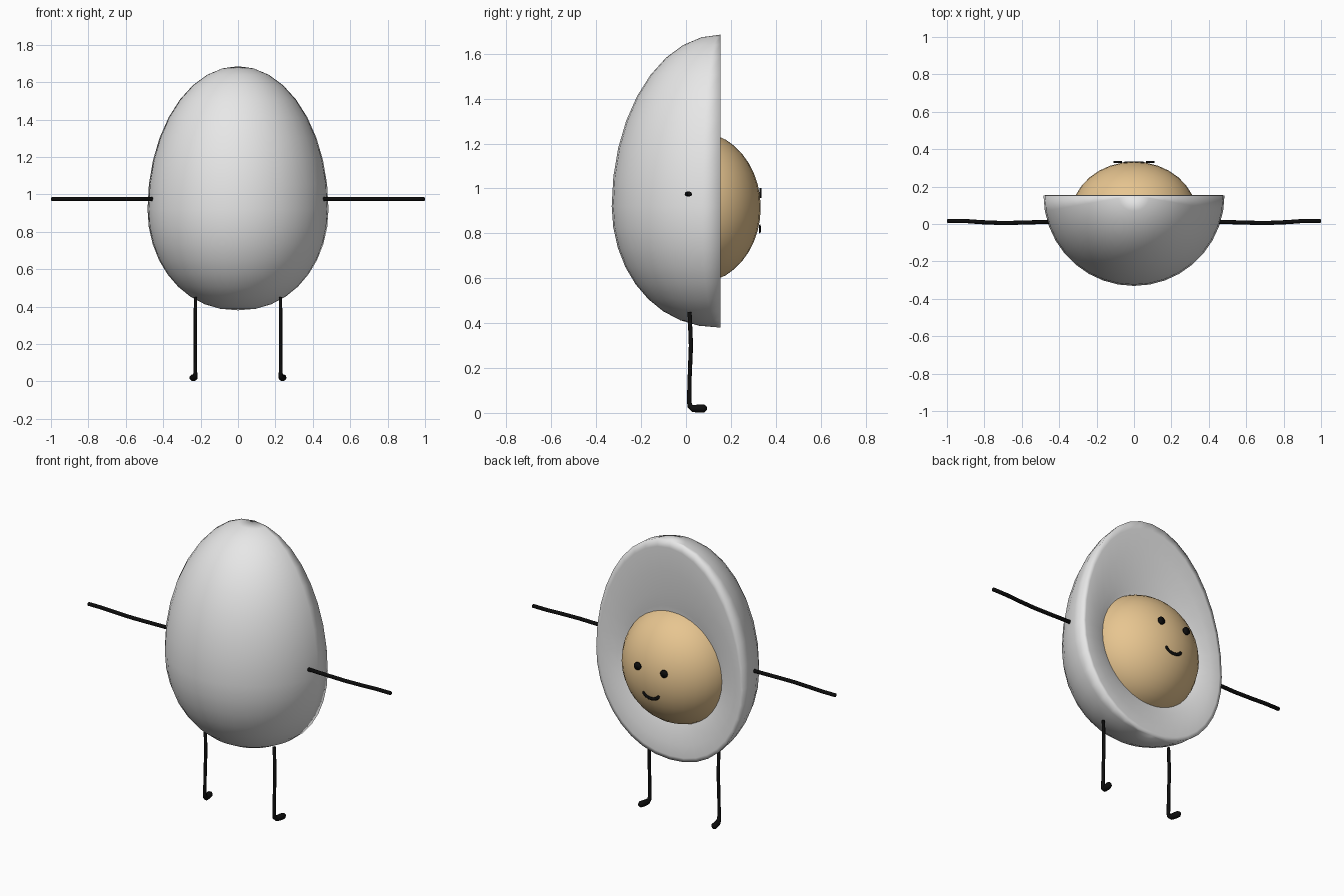
import bpy, bmesh, math
from mathutils import Vector

if "Cube" in bpy.data.objects:
    bpy.data.objects.remove(bpy.data.objects["Cube"])


def material(name, rgb):
    m = bpy.data.materials.new(name)
    m.diffuse_color = (*rgb, 1)
    m.use_nodes = True
    m.node_tree.nodes["Principled BSDF"].inputs["Base Color"].default_value = m.diffuse_color
    return m


WHITE = material("egg_white", (0.8, 0.8, 0.8))
YOLK = material("yolk_tan", (0.8, 0.56, 0.28))
BLACK = material("black", (0.004, 0.004, 0.004))


def finish(name, bm, mat, smooth=True):
    bmesh.ops.recalc_face_normals(bm, faces=bm.faces)
    me = bpy.data.meshes.new(name)
    bm.to_mesh(me)
    bm.free()
    me.materials.append(mat)
    for p in me.polygons:
        p.use_smooth = smooth
    ob = bpy.data.objects.new(name, me)
    bpy.context.collection.objects.link(ob)
    return ob


def tube(name, pts, radii, sides=8, flat=1.0):
    """Capped tube swept along points; flat squashes it along y."""
    bm = bmesh.new()
    pts = [Vector(p) for p in pts]
    rings = []
    u = None
    for i, p in enumerate(pts):
        d = (pts[min(i + 1, len(pts) - 1)] - pts[max(i - 1, 0)]).normalized()
        if u is None:
            u = d.orthogonal()
        u = (u - d * u.dot(d)).normalized()
        v = d.cross(u)
        ring = []
        for k in range(sides):
            a = 2 * math.pi * k / sides
            off = (u * math.cos(a) + v * math.sin(a)) * radii[i]
            off.y *= flat
            ring.append(bm.verts.new(p + off))
        rings.append(ring)
    for a, b in zip(rings, rings[1:]):
        for k in range(sides):
            j = (k + 1) % sides
            bm.faces.new((a[k], a[j], b[j], b[k]))
    bm.faces.new(rings[0])
    bm.faces.new(rings[-1])
    return finish(name, bm, BLACK)


# Halved egg white: half revolve of an egg profile, closed by a dished cut face
CUT, MID = 0.153, 0.92
ROWS, SEGS = 18, 18
bm = bmesh.new()
top = bm.verts.new((0, CUT, 1.685))
bottom = bm.verts.new((0, CUT, 0.38))
grid = []
for i in range(1, ROWS):
    ph = math.pi * i / ROWS
    c, s = math.cos(ph), math.sin(ph)
    z = MID + c * (0.765 if c > 0 else 0.54)
    r = 0.484 * (s if c > 0 else s ** 0.93)
    grid.append([bm.verts.new((r * math.cos(math.pi * k / SEGS),
                               CUT - r * math.sin(math.pi * k / SEGS), z))
                 for k in range(SEGS + 1)])
for k in range(SEGS):
    bm.faces.new((top, grid[0][k], grid[0][k + 1]))
    bm.faces.new((bottom, grid[-1][k + 1], grid[-1][k]))
    for a, b in zip(grid, grid[1:]):
        bm.faces.new((a[k], b[k], b[k + 1], a[k + 1]))
loop = [top] + [g[0] for g in grid] + [bottom] + [g[-1] for g in reversed(grid)]
outline = [v.co.copy() for v in loop]
centre = Vector((0, CUT, 0.915))
for t in (0.1, 0.4, 0.7, 0.88, 1.0):
    ring = []
    for p in outline:
        inner = centre + (p - centre).normalized() * 0.305
        q = p.lerp(inner, t)
        q.y = CUT + 0.002 - 0.04 * t ** 2
        ring.append(bm.verts.new(q))
    n = len(loop)
    for k in range(n):
        j = (k + 1) % n
        bm.faces.new((loop[k], loop[j], ring[j], ring[k]))
    loop = ring
bm.faces.new(loop)
finish("egg_white_half", bm, WHITE)

# Yolk: squashed ball set into the cut face
bm = bmesh.new()
bmesh.ops.create_uvsphere(bm, u_segments=32, v_segments=20, radius=1)
for v in bm.verts:
    v.co = (v.co.x * 0.335, 0.05 + v.co.y * 0.283, 0.915 + v.co.z * 0.338)
finish("yolk", bm, YOLK)

# Eyes, arms and legs, mirrored left and right
for side, s in (("left", -1), ("right", 1)):
    tube(side + "_eye", [(s * 0.087, 0.327, 0.98), (s * 0.087, 0.336, 0.98)],
         [0.022, 0.022], 16)
    tube(side + "_arm",
         [(s * 0.45, 0.012, 0.975), (s * 0.58, 0.008, 0.975), (s * 0.7, 0.005, 0.975),
          (s * 0.82, 0.01, 0.975), (s * 0.9, 0.016, 0.975), (s * 0.995, 0.016, 0.975),
          (s * 1.0, 0.016, 0.975)],
         [0.011] * 6 + [0.005])
    tube(side + "_leg",
         [(s * 0.227, 0.016, 0.45), (s * 0.228, 0.022, 0.3), (s * 0.228, 0.016, 0.15),
          (s * 0.228, 0.014, 0.05), (s * 0.229, 0.018, 0.03), (s * 0.232, 0.032, 0.02),
          (s * 0.237, 0.055, 0.019), (s * 0.242, 0.08, 0.02), (s * 0.244, 0.092, 0.022)],
         [0.009, 0.0095, 0.009, 0.01, 0.012, 0.016, 0.018, 0.018, 0.009])

# Smile: thin flattened arc
arc = [math.radians(200 + 140 * k / 12) for k in range(13)]
tube("mouth", [(0.056 * math.cos(a), 0.329, 0.852 + 0.043 * math.sin(a)) for a in arc],
     [0.006] + [0.0095] * 11 + [0.006], 8, 0.5)
